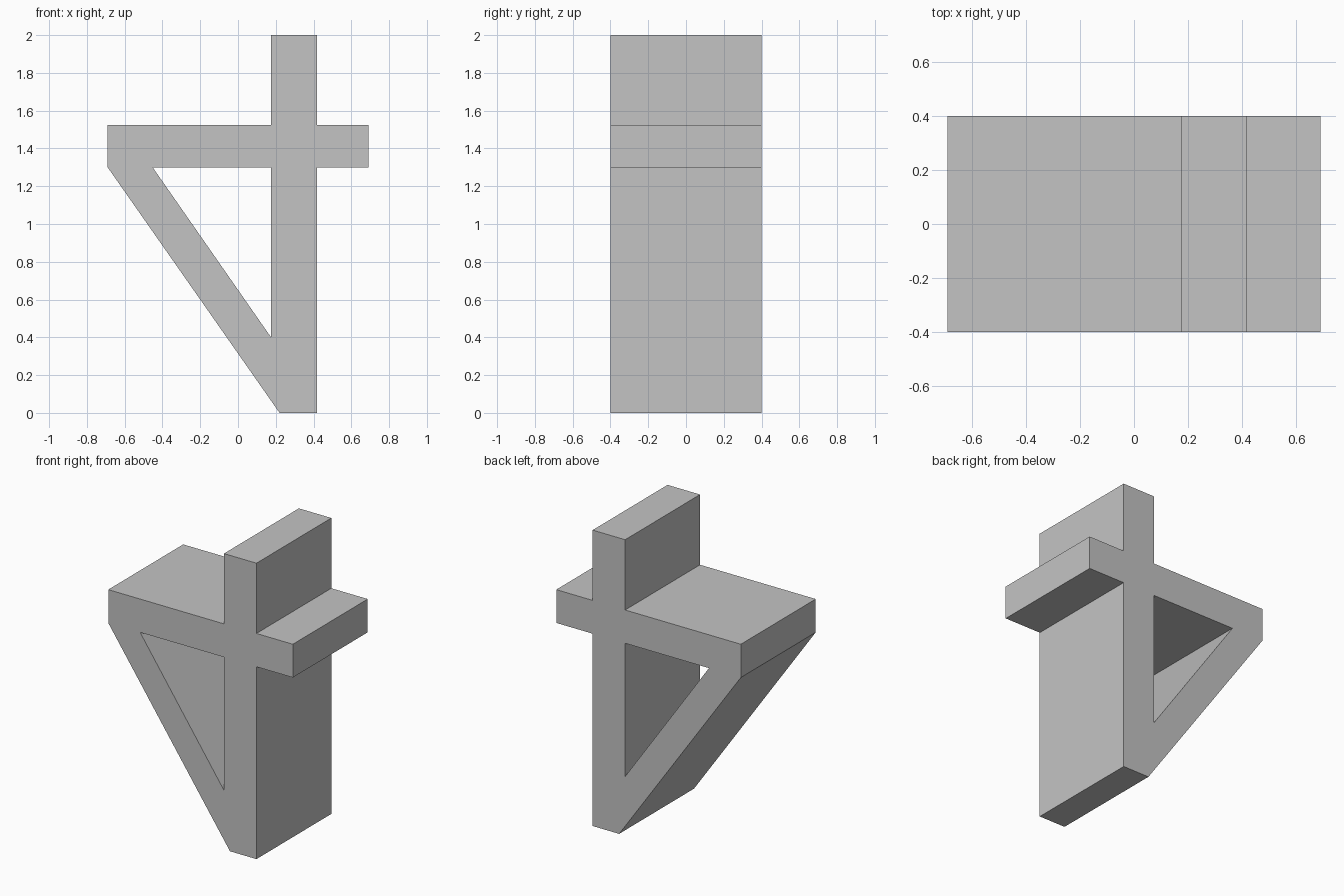
import bpy
import bmesh
from mathutils import Vector

default = bpy.data.objects.get("Cube")
if default:
    bpy.data.objects.remove(default, do_unlink=True)

# Main dimensions
half_depth = 0.4
side = 0.69                    # half width of the crossbar
post_l, post_r = 0.175, 0.418  # upright post
bar_low, bar_high = 1.3, 1.525
top = 2.0

# Outline of the braced cross, in x and z
outline = [
    (0.22, 0), (post_r, 0), (post_r, bar_low), (side, bar_low),
    (side, bar_high), (post_r, bar_high), (post_r, top), (post_l, top),
    (post_l, bar_high), (-side, bar_high), (-side, bar_low),
]
# Triangular opening between post, crossbar and brace
opening = [(post_l, 0.4), (post_l, bar_low), (-0.452, bar_low)]


def add_loop(bm, points):
    verts = [bm.verts.new((x, -half_depth, z)) for x, z in points]
    return [bm.edges.new((a, b)) for a, b in zip(verts, verts[1:] + verts[:1])]


# Fill the front face around the opening, then extrude it to the back
bm = bmesh.new()
edges = add_loop(bm, outline) + add_loop(bm, opening)
bmesh.ops.triangle_fill(bm, edges=edges, use_beauty=True, normal=Vector((0, -1, 0)))
result = bmesh.ops.extrude_face_region(bm, geom=bm.faces[:], use_keep_orig=True)
moved = [g for g in result["geom"] if isinstance(g, bmesh.types.BMVert)]
bmesh.ops.translate(bm, verts=moved, vec=(0, 2 * half_depth, 0))
bmesh.ops.recalc_face_normals(bm, faces=bm.faces[:])

mesh = bpy.data.meshes.new("braced_cross")
bm.to_mesh(mesh)
bm.free()
body = bpy.data.objects.new("braced_cross", mesh)
bpy.context.collection.objects.link(body)

# Plain grey finish
grey = bpy.data.materials.new("light_grey")
grey.use_nodes = True
colour = (0.55, 0.55, 0.55, 1)
grey.diffuse_color = colour
grey.node_tree.nodes["Principled BSDF"].inputs["Base Color"].default_value = colour
mesh.materials.append(grey)
